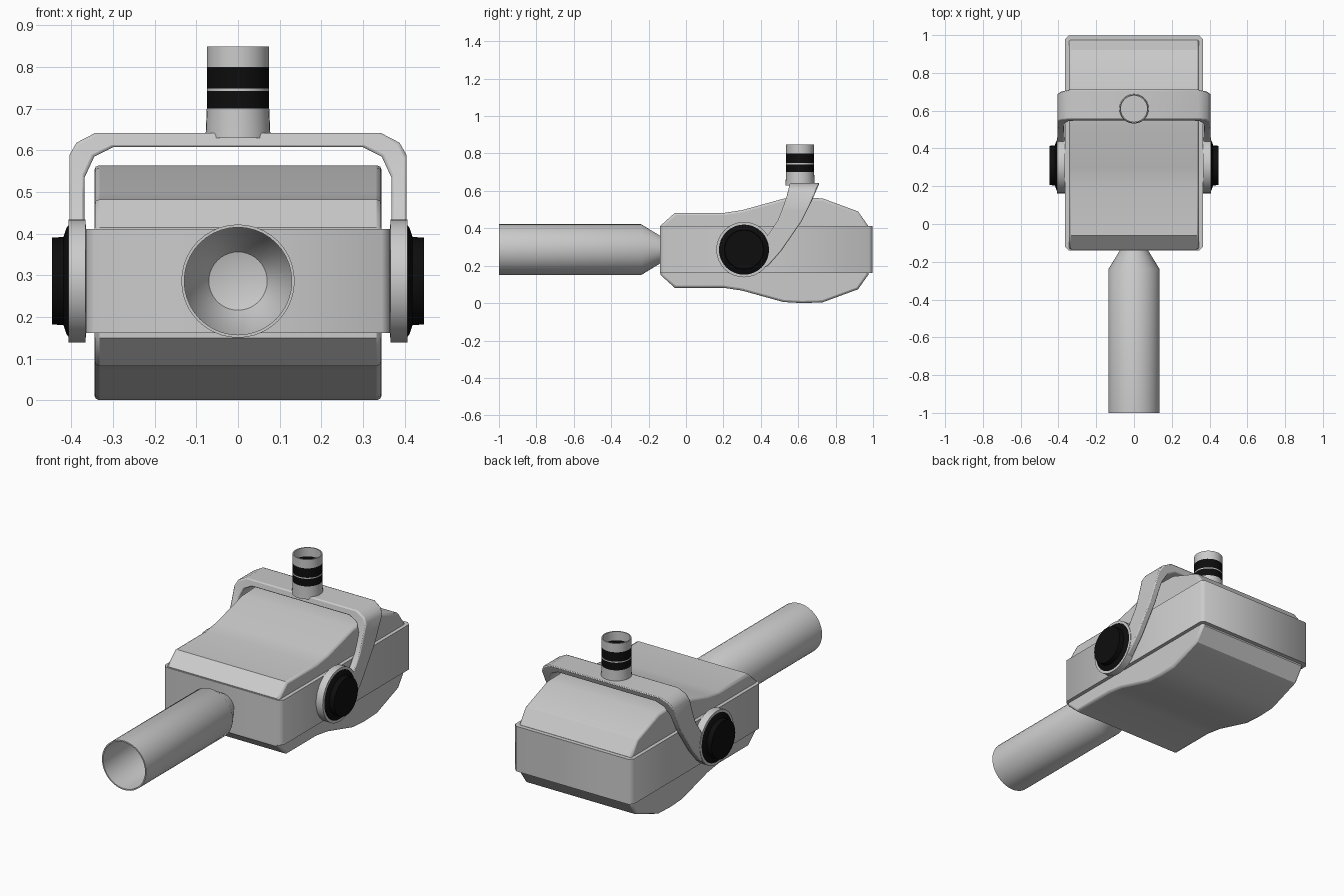
import bpy, bmesh, math
from mathutils import Matrix

if "Cube" in bpy.data.objects:
    bpy.data.objects.remove(bpy.data.objects["Cube"])

def mat(name, v):
    m = bpy.data.materials.new(name)
    m.diffuse_color = (v, v, v, 1)
    m.use_nodes = True
    m.node_tree.nodes["Principled BSDF"].inputs["Base Color"].default_value = m.diffuse_color
    return m

GREY, BLACK = mat("light_grey", 0.6), mat("black", 0.004)
AXIS_Z = 0.286

def finish(name, bm, mats, angle=30, bevel=0):
    bmesh.ops.recalc_face_normals(bm, faces=bm.faces)
    me = bpy.data.meshes.new(name)
    bm.to_mesh(me)
    bm.free()
    ob = bpy.data.objects.new(name, me)
    bpy.context.collection.objects.link(ob)
    for m in mats:
        me.materials.append(m)
    if bevel:
        mod = ob.modifiers.new("soft_edges", 'BEVEL')
        mod.width, mod.segments = bevel, 2
        mod.limit_method, mod.angle_limit = 'ANGLE', math.radians(50)
    bpy.ops.object.select_all(action='DESELECT')
    ob.select_set(True)
    bpy.context.view_layer.objects.active = ob
    bpy.ops.object.shade_smooth_by_angle(angle=math.radians(angle))
    return ob

def prism(name, pts, vec, place, **kw):
    """Extrude a closed 2D outline along vec."""
    bm = bmesh.new()
    f = bm.faces.new([bm.verts.new(place(*p)) for p in pts])
    r = bmesh.ops.extrude_face_region(bm, geom=[f])
    bmesh.ops.translate(bm, vec=vec, verts=[g for g in r["geom"] if isinstance(g, bmesh.types.BMVert)])
    return finish(name, bm, [GREY], **kw)

def lathe(name, prof, matrix, mats, n=32, rule=None, closed=False):
    """Spin (radius, height) points about local z, then place with matrix."""
    bm = bmesh.new()
    rings = []
    for r, h in prof:
        if r == 0:
            rings.append([bm.verts.new((0, 0, h))] * n)
        else:
            rings.append([bm.verts.new((r * math.cos(2 * math.pi * i / n), r * math.sin(2 * math.pi * i / n), h))
                          for i in range(n)])
    pairs = list(zip(rings, rings[1:])) + ([(rings[-1], rings[0])] if closed else [])
    for a, b in pairs:
        for i in range(n):
            j = (i + 1) % n
            f = bm.faces.new(list(dict.fromkeys((a[i], a[j], b[j], b[i]))))
            if rule:
                f.material_index = rule(f.calc_center_median().z)
    bm.transform(matrix)
    return finish(name, bm, mats, 35)

# Main shell: side profile, mirrored top to bottom
top = [(-0.135, 0.415), (-0.06, 0.482), (0.2, 0.482), (0.3, 0.497), (0.52, 0.558),
       (0.62, 0.564), (0.73, 0.56), (0.92, 0.49), (0.975, 0.412)]
bottom = [(y, 0.564 - z) for y, z in reversed(top)]
prism("main_shell", top + bottom, (0.69, 0, 0), lambda y, z: (-0.345, y, z), bevel=0.012)

# Middle band with clipped corners
c, w, y0, y1 = 0.02, 0.365, -0.14, 0.998
band = [(-w + c, y0), (w - c, y0), (w, y0 + c), (w, y1 - c),
        (w - c, y1), (-w + c, y1), (-w, y1 - c), (-w, y0 + c)]
prism("middle_band", band, (0, 0, 0.25), lambda x, y: (x, y, 0.161), angle=50)

# Hollow front barrel tapering into the body
lathe("barrel", [(0.07, 0.11), (0.075, 0.14), (0.136, 0.24), (0.136, 1.0), (0.129, 1.0),
                 (0.129, 0.26), (0.07, 0.17), (0, 0.15)],
      Matrix.Translation((0, 0, AXIS_Z)) @ Matrix.Rotation(math.pi / 2, 4, 'X'), [GREY], 40)

# Pivot ears and black knobs on both sides
for s, side in ((1, "right"), (-1, "left")):
    place = Matrix.Translation((0, 0.31, AXIS_Z)) @ Matrix.Rotation(s * math.pi / 2, 4, 'Y')
    lathe("pivot_ear_" + side, [(0, 0.36), (0.148, 0.366), (0.148, 0.407), (0, 0.407)], place, [GREY])
    lathe("pivot_knob_" + side, [(0, 0.404), (0.137, 0.405), (0.127, 0.412), (0.106, 0.419),
                                 (0.104, 0.447), (0, 0.447)], place, [BLACK])

# Yoke: stations (inner x, inner z, outer x, outer z); depth edges follow the curved side profile
FRONT_EDGE = [(0.18, 0.27), (0.27, 0.34), (0.36, 0.435), (0.44, 0.49), (0.55, 0.535), (0.65, 0.557)]
BACK_EDGE = [(0.18, 0.40), (0.20, 0.44), (0.28, 0.51), (0.44, 0.62), (0.55, 0.675), (0.65, 0.717)]

def lerp(table, z):
    for (a, ya), (b, yb) in zip(table, table[1:]):
        if z <= b:
            return ya + (yb - ya) * (z - a) / (b - a)
    return table[-1][1]

half = [(0.369, z, 0.405, z) for z in (0.18, 0.2, 0.24, 0.28, 0.32, 0.36, 0.4, 0.44, 0.49)]
half += [(0.368, 0.535, 0.405, 0.588), (0.345, 0.585, 0.388, 0.618), (0.298, 0.608, 0.342, 0.642)]
stations = half + [(-a, b, -d, e) for a, b, d, e in reversed(half)]
bm = bmesh.new()
sections = [[bm.verts.new((x, lerp(t, z), z)) for x, z, t in
             ((xi, zi, FRONT_EDGE), (xo, zo, FRONT_EDGE), (xo, zo, BACK_EDGE), (xi, zi, BACK_EDGE))]
            for xi, zi, xo, zo in stations]
for a, b in zip(sections, sections[1:]):
    for i in range(4):
        j = (i + 1) % 4
        bm.faces.new((a[i], a[j], b[j], b[i]))
bm.faces.new(sections[0])
bm.faces.new(sections[-1])
finish("yoke", bm, [GREY], 40, bevel=0.006)

# Hollow post with two black stripes divided by a thin light line
def stripe(z):
    return 1 if 0.70 < z < 0.742 or 0.748 < z < 0.80 else 0

levels = [0.63, 0.70, 0.742, 0.748, 0.80, 0.849]
outer = [(0.078 if z < 0.7 else 0.075, z) for z in levels]
inner = [(0.069, z) for z in reversed(levels[1:])]
lathe("top_post", outer + inner + [(0, 0.70)], Matrix.Translation((0, 0.61, 0)), [GREY, BLACK], 32, stripe)
